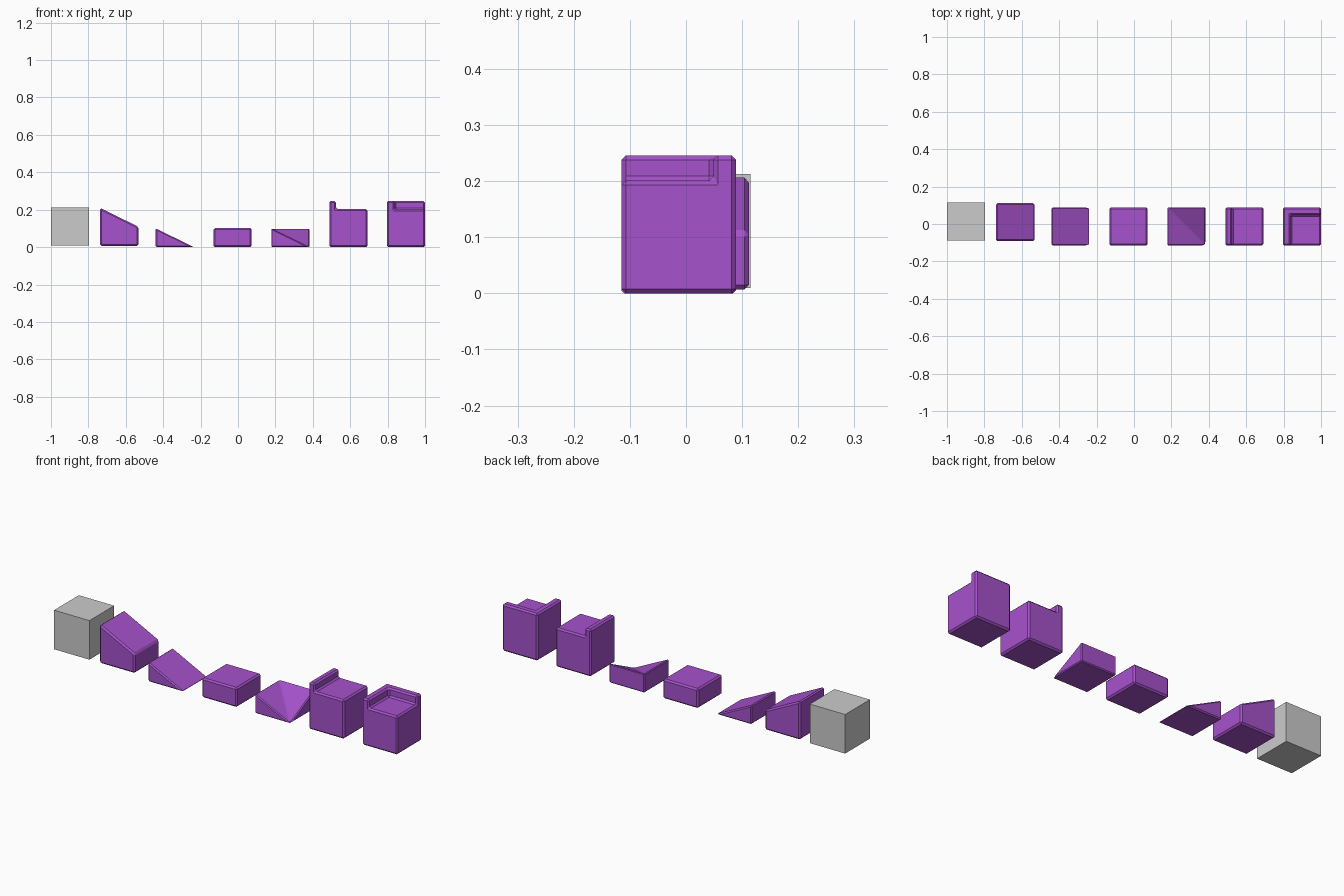
import bpy, bmesh

if "Cube" in bpy.data.objects:
    bpy.data.objects.remove(bpy.data.objects["Cube"])

W = 0.204                    # tile footprint
Y0 = -0.115                  # front of the main row

purple = bpy.data.materials.new("purple")
purple.diffuse_color = (0.38, 0.084, 0.6, 1)
purple.use_nodes = True
purple.node_tree.nodes["Principled BSDF"].inputs["Base Color"].default_value = purple.diffuse_color


def build(name, verts, faces, loc, bevel=0.008, mat=purple):
    me = bpy.data.meshes.new(name)
    me.from_pydata(verts, [], faces)
    bm = bmesh.new()
    bm.from_mesh(me)
    bmesh.ops.recalc_face_normals(bm, faces=bm.faces)
    bm.to_mesh(me)
    bm.free()
    ob = bpy.data.objects.new(name, me)
    bpy.context.collection.objects.link(ob)
    ob.location = loc
    if mat:
        me.materials.append(mat)
    if bevel:
        m = ob.modifiers.new("edge_bevel", 'BEVEL')
        m.width = bevel
        m.segments = 1
        m.limit_method = 'ANGLE'
    return ob


def prism(name, profile, loc, depth=W, **kw):
    """Extrude an (x, z) profile along y."""
    n = len(profile)
    verts = [(x, y, z) for y in (0, depth) for x, z in profile]
    faces = [list(range(n)), list(range(n, 2 * n))]
    faces += [[i, (i + 1) % n, n + (i + 1) % n, n + i] for i in range(n)]
    return build(name, verts, faces, loc, **kw)


def rect(w, h):
    return [(0, 0), (w, 0), (w, h), (0, h)]


# Reference cube with a bevelled block nested just inside it
prism("grey_cube", rect(W, W), (-1, -0.089, 0.009), bevel=0, mat=None)
e = 0.0006
prism("full_block", rect(W - 2 * e, W - 2 * e), (-1 + e, -0.089 + e, 0.009 + e),
      depth=W - 2 * e)

# Upper half of the ramp
prism("tall_ramp", [(0, 0), (W, 0), (W, 0.102), (0, 0.203)], (-0.737, -0.092, 0.007))

# Lower half of the ramp
prism("low_ramp", [(0, 0), (W, 0), (0, 0.1)], (-0.44, Y0, 0), bevel=0.006)

# Half-height block
prism("half_block", rect(W, 0.102), (-0.131, Y0, 0))

# Inner corner ramp: valley from back left top to front right bottom
h = 0.1
build("corner_ramp",
      [(0, 0, 0), (W, 0, 0), (W, W, 0), (0, W, 0), (0, 0, h), (W, W, h), (0, W, h)],
      [(0, 1, 2, 3), (0, 1, 4), (1, 2, 5), (2, 3, 6, 5), (3, 0, 4, 6),
       (4, 1, 6), (6, 1, 5)],
      (0.178, Y0, 0), bevel=0.005)

# Block with a raised edge on the left
T, F, L = 0.246, 0.204, 0.036
prism("edge_block", [(0, 0), (W, 0), (W, F), (L, F), (L, T), (0, T)], (0.488, Y0, 0))

# Block with raised edges on the left and back
L, F = 0.04, 0.201
B = W - L
build("corner_edge_block",
      [(0, 0, 0), (W, 0, 0), (W, W, 0), (0, W, 0),
       (0, 0, T), (L, 0, T), (L, B, T), (W, B, T), (W, W, T), (0, W, T),
       (L, 0, F), (W, 0, F), (W, B, F), (L, B, F)],
      [(0, 1, 2, 3), (4, 5, 6, 7, 8, 9), (10, 11, 12, 13),
       (0, 1, 11, 10, 5, 4), (1, 2, 8, 7, 12, 11), (2, 3, 9, 8), (3, 0, 4, 9),
       (5, 10, 13, 6), (6, 13, 12, 7)],
      (0.796, Y0, 0))
